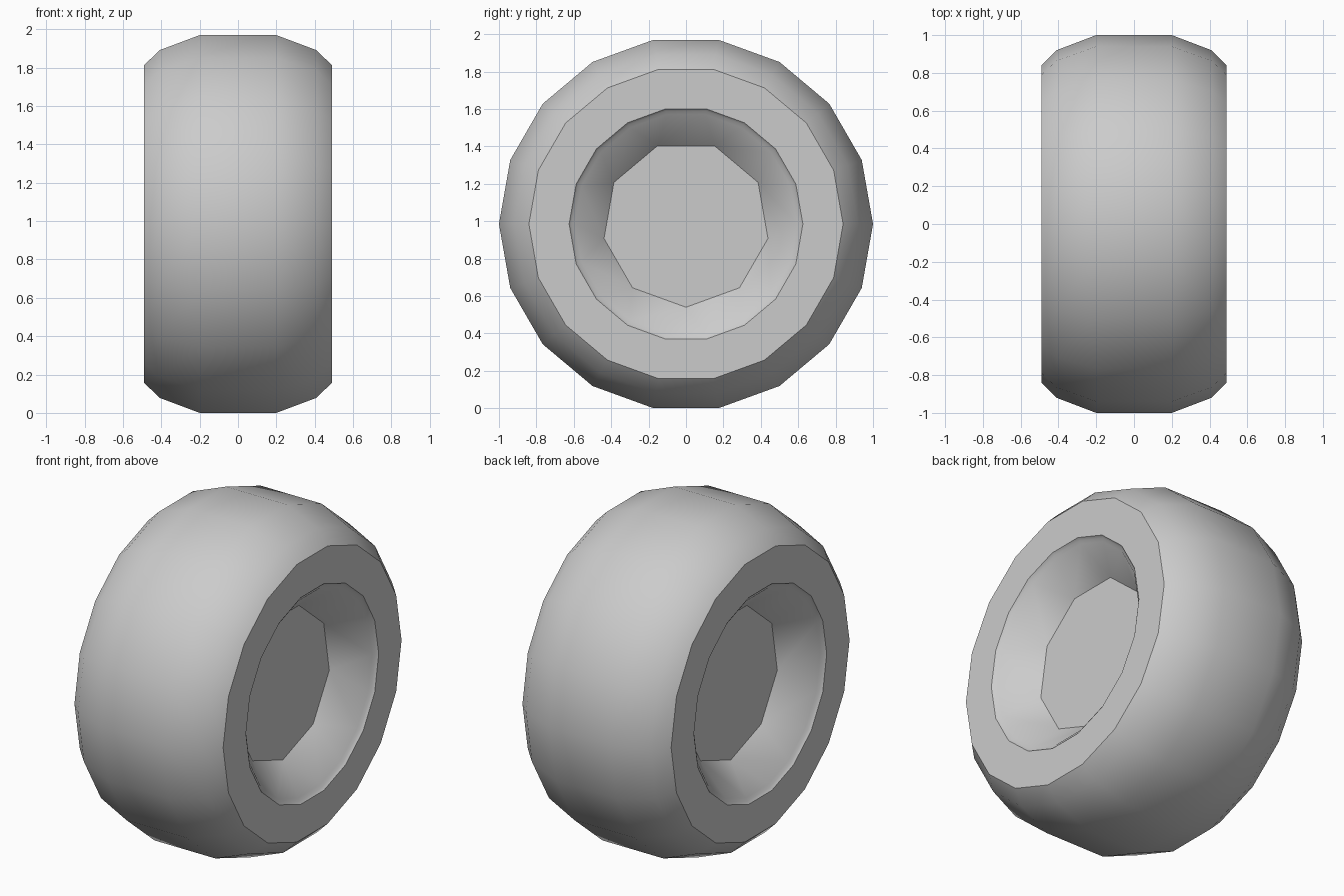
import bpy
import bmesh
from math import cos, sin, radians

cube = bpy.data.objects.get("Cube")
if cube:
    bpy.data.objects.remove(cube, do_unlink=True)

AXLE_Z = 0.985
SIDES = 18
HUB_SIDES = 9

grey = bpy.data.materials.new("plain grey")
grey.use_nodes = True
colour = (0.6, 0.6, 0.6, 1.0)
grey.diffuse_color = colour
grey.node_tree.nodes["Principled BSDF"].inputs["Base Color"].default_value = colour


def ring(bm, x, radius, sides, start):
    """Closed ring of vertices around the axle."""
    verts = []
    for i in range(sides):
        a = radians(start + 360 * i / sides)
        verts.append(bm.verts.new((x, radius * cos(a), AXLE_Z + radius * sin(a))))
    return verts


def bridge(bm, a, b):
    """Quads between two rings with equal counts."""
    n = len(a)
    for i in range(n):
        j = (i + 1) % n
        bm.faces.new((a[i], a[j], b[j], b[i]))


# Half profile (x, radius): tread, shoulder, sidewall, rim lip
profile = [(0.20, 1.0), (0.41, 0.92), (0.49, 0.84),
           (0.49, 0.625), (0.475, 0.613), (0.468, 0.595)]

bm = bmesh.new()
tread = []
for side in (1, -1):
    rings = [ring(bm, side * x, r, SIDES, -100) for x, r in profile]
    for a, b in zip(rings, rings[1:]):
        bridge(bm, a, b)
    tread.append(rings[0])

    # Dished wall narrowing to the nine-sided hub plate
    hub = ring(bm, side * 0.295, 0.445, HUB_SIDES, -90)
    lip = rings[-1]
    for i in range(HUB_SIDES):
        k, after = 2 * i, (2 * i + 2) % SIDES
        bm.faces.new((lip[k], lip[k + 1], hub[i]))
        bm.faces.new((lip[k + 1], lip[after], hub[(i + 1) % HUB_SIDES], hub[i]))
    bm.faces.new(hub)

# Flat centre band of the tread
bridge(bm, tread[0], tread[1])
bmesh.ops.recalc_face_normals(bm, faces=bm.faces)

mesh = bpy.data.meshes.new("wheel")
bm.to_mesh(mesh)
bm.free()
mesh.materials.append(grey)
wheel = bpy.data.objects.new("wheel", mesh)
bpy.context.collection.objects.link(wheel)

# Smooth tread with crisp sidewall, lip and hub edges
bpy.ops.object.select_all(action="DESELECT")
wheel.select_set(True)
bpy.context.view_layer.objects.active = wheel
bpy.ops.object.shade_smooth_by_angle(angle=radians(32))
